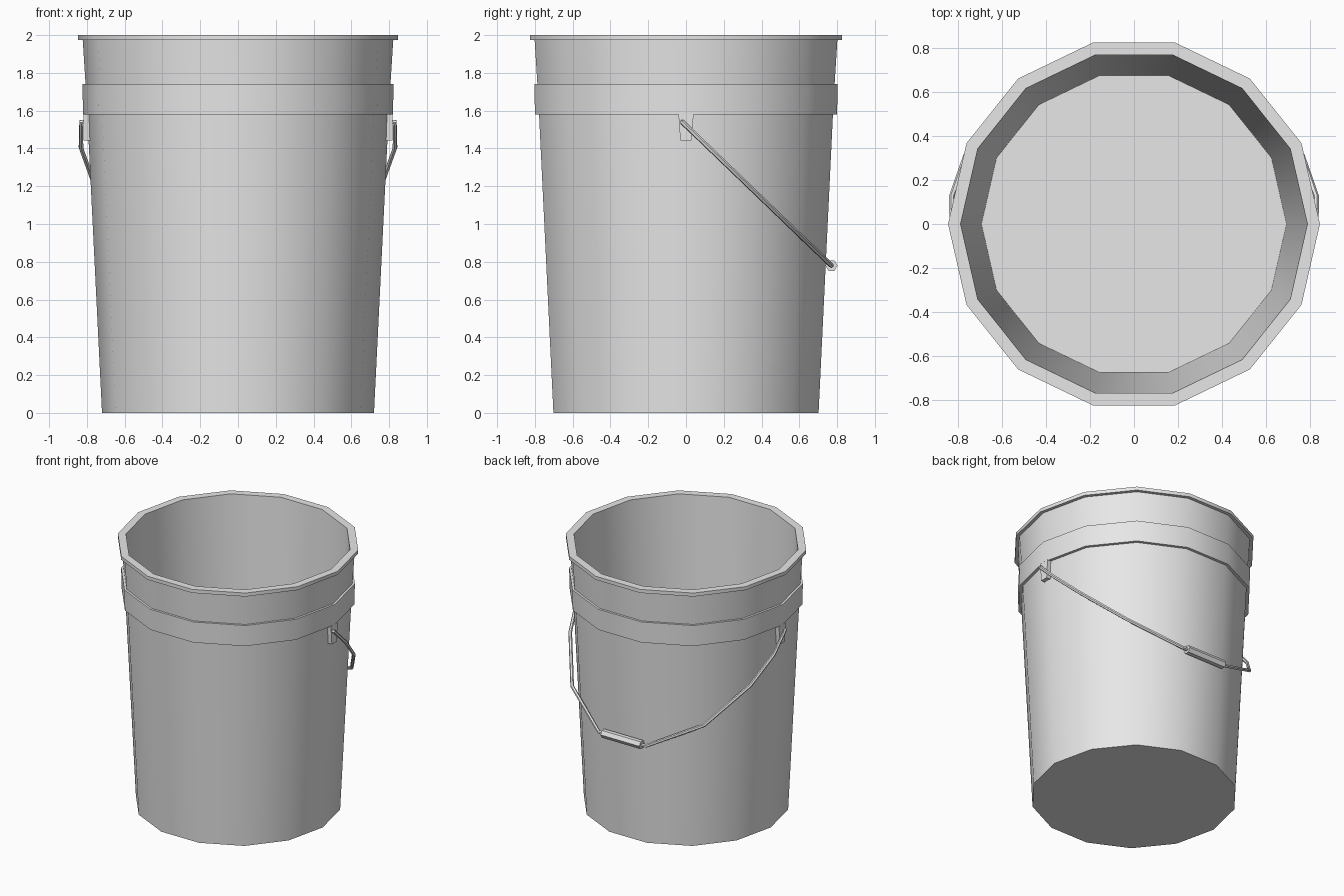
import bpy, bmesh, math
from mathutils import Matrix, Vector

cube = bpy.data.objects.get("Cube")
if cube:
    bpy.data.objects.remove(cube, do_unlink=True)

SIDES = 14
GREY = (0.8, 0.8, 0.8, 1.0)
mat = bpy.data.materials.new("plain_grey")
mat.use_nodes = True
mat.diffuse_color = GREY
mat.node_tree.nodes["Principled BSDF"].inputs["Base Color"].default_value = GREY


def add_object(name, mesh, smooth=True):
    mesh.materials.clear()
    mesh.materials.append(mat)
    obj = bpy.data.objects.new(name, mesh)
    bpy.context.collection.objects.link(obj)
    if smooth:
        bpy.ops.object.select_all(action="DESELECT")
        obj.select_set(True)
        bpy.context.view_layer.objects.active = obj
        bpy.ops.object.shade_smooth_by_angle(angle=math.radians(32))
    return obj


def from_bmesh(name, bm, smooth=True):
    bmesh.ops.recalc_face_normals(bm, faces=bm.faces)
    mesh = bpy.data.meshes.new(name)
    bm.to_mesh(mesh)
    bm.free()
    return add_object(name, mesh, smooth)


# Bucket: outer wall with raised band and lip, then inner wall down to the floor
profile = [(0.72, 0), (0.798, 1.58), (0.82, 1.58), (0.824, 1.74), (0.807, 1.74),
           (0.822, 1.973), (0.847, 1.973), (0.847, 2), (0.79, 2), (0.695, 0.02)]
bm = bmesh.new()
rings = []
for r, z in profile:
    angles = [math.tau * i / SIDES for i in range(SIDES)]
    rings.append([bm.verts.new((r * math.cos(a), r * math.sin(a), z)) for a in angles])
for low, high in zip(rings, rings[1:]):
    for i in range(SIDES):
        j = (i + 1) % SIDES
        bm.faces.new((low[i], low[j], high[j], high[i]))
bm.faces.new(rings[0])
bm.faces.new(rings[-1])
from_bmesh("bucket_body", bm)

# Tapered lugs under the band that hold the handle
for side, name in ((1, "left_lug"), (-1, "right_lug")):
    bm = bmesh.new()
    bmesh.ops.create_cube(bm, size=1)
    for v in bm.verts:
        half = 0.04 if v.co.z > 0 else 0.03
        v.co = (side * (0.798 + v.co.x * 0.04), math.copysign(half, v.co.y),
                1.512 + v.co.z * 0.14)
    from_bmesh(name, bm, smooth=False)

# Wire handle hanging against the back
pivot = Vector((0, -0.02, 1.54))
drop = Vector((0, 0.79, -0.76))
half_path = [(0.79, 0), (0.831, 0), (0.831, 0.18), (0.765, 0.42), (0.56, 0.76), (0.2, 1)]
path = half_path + [(-x, t) for x, t in reversed(half_path)]
curve = bpy.data.curves.new("handle_path", "CURVE")
curve.dimensions = "3D"
curve.bevel_depth = 0.013
curve.bevel_resolution = 1
curve.use_fill_caps = True
spline = curve.splines.new("POLY")
spline.points.add(len(path) - 1)
for point, (x, t) in zip(spline.points, path):
    point.co = (*(pivot + drop * t + Vector((x, 0, 0))), 1)
helper = bpy.data.objects.new("handle_path", curve)
bpy.context.collection.objects.link(helper)
bpy.context.view_layer.update()
graph = bpy.context.evaluated_depsgraph_get()
wire = bpy.data.meshes.new_from_object(helper.evaluated_get(graph))
bpy.data.objects.remove(helper, do_unlink=True)
add_object("wire_handle", wire)

# Hexagonal grip in the middle of the handle
bm = bmesh.new()
bmesh.ops.create_cone(bm, cap_ends=True, segments=6, radius1=0.032, radius2=0.032, depth=0.33,
                      matrix=Matrix.Translation(pivot + drop) @ Matrix.Rotation(math.pi / 2, 4, "Y"))
from_bmesh("handle_grip", bm, smooth=False)
